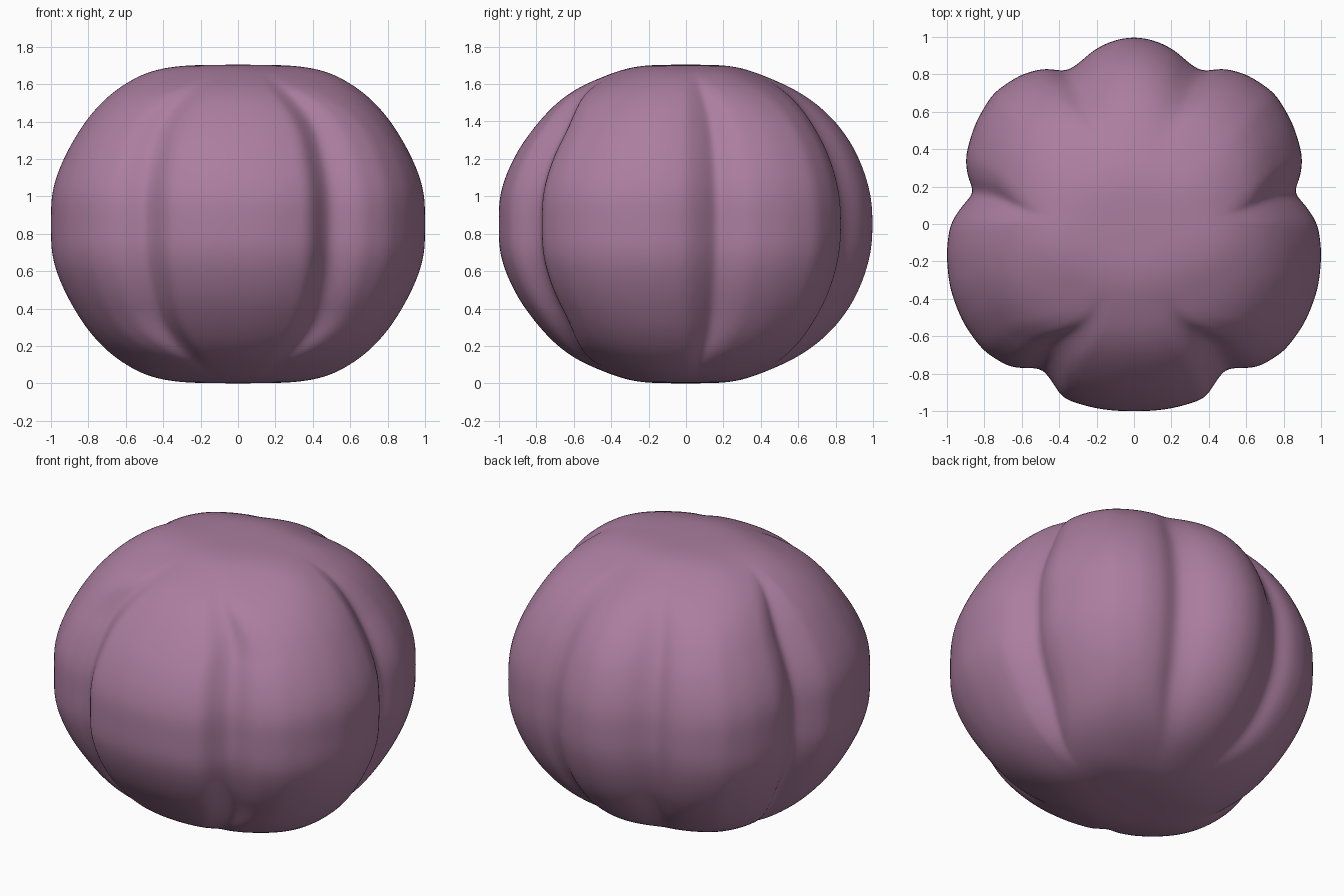
import bpy, bmesh, math

if "Cube" in bpy.data.objects:
    bpy.data.objects.remove(bpy.data.objects["Cube"])

# Right half of the lobed plan outline at the widest height, back to front
PLAN = [(0, 1), (.1, .985), (.2, .94), (.3, .855), (.365, .815), (.48, .832), (.6, .80), (.75, .70),
        (.85, .53), (.9, .35), (.885, .24), (.85, .17), (.93, .08), (.98, 0), (1, -.14), (.98, -.35),
        (.91, -.53), (.8, -.68), (.66, -.765), (.5, -.768), (.45, -.82), (.38, -.93), (.2, -.985), (0, -1)]
# Upper half profiles: relative radius, relative height; to the sides, the back and the front
SIDE = [(1, 0), (1, .16), (.96, .29), (.9, .415), (.805, .57), (.705, .685), (.6, .76),
        (.5, .81), (.4, .835), (.3, .847), (.15, .852), (0, .852)]
BACK = [(1, 0), (.996, .13), (.96, .27), (.9, .41), (.81, .54), (.71, .64), (.62, .703),
        (.55, .742), (.4, .805), (.3, .838), (.2, .85), (0, .852)]
FRONT = [(1, 0), (1, .14), (.96, .27), (.89, .41), (.785, .55), (.69, .65), (.6, .715),
         (.55, .742), (.4, .805), (.3, .838), (.2, .85), (0, .852)]
HALF, SEG, RINGS = .852, 360, 60


def interp(pts, x):
    """Piecewise interpolation of (x, value) pairs."""
    for (a, u), (b, v) in zip(pts, pts[1:]):
        if x <= b:
            return u + (v - u) * (x - a) / (b - a)
    return pts[-1][1]


def blur(vals, n):
    return [sum(vals[(i + k) % len(vals)] for k in range(-n, n + 1)) / (2 * n + 1) for i in range(len(vals))]


def radii(profile):
    """Smoothed outline of a profile, as (height, radius) pairs for the top half."""
    full = [(r, -h) for r, h in profile[:0:-1]] + profile
    full += [(-r, h) for r, h in profile[-2:-5:-1]]
    arc = [0]
    for p, q in zip(full, full[1:]):
        arc.append(arc[-1] + math.dist(p, q))
    s = [arc[-1] * i / 300 for i in range(301)]
    pts = [(interp([(a, p[0]) for a, p in zip(arc, full)], v),
            interp([(a, p[1]) for a, p in zip(arc, full)], v)) for v in s]
    for _ in range(40):
        pts[1:-1] = [tuple((a[k] + b[k] + c[k]) / 3 for k in (0, 1)) for a, b, c in zip(pts, pts[1:], pts[2:])]
    return [(h, r) for r, h in pts if h >= -.02 and r >= 0]


# Polar radius by angle from the back, mirrored left to right
polar = [(math.atan2(x, y), math.hypot(x, y)) for x, y in PLAN]
angles = [2 * math.pi * i / SEG for i in range(SEG)]
lobed = blur(blur([interp(polar, min(a, 2 * math.pi - a)) for a in angles], 2), 1)
plain = blur(blur(lobed, 16), 12)
table = list(zip(angles, lobed))


def groove_shift(a, fade):
    """Angle to sample, so the lobes narrow towards the top and bottom."""
    m = min(a, 2 * math.pi - a)
    if m < math.pi / 2:
        return m + .15 * fade * math.sin(4 * m)
    f = math.pi - m
    return math.pi - (f + .45 * fade * math.sin(2 * f))


# Ring heights and radii in the three directions
side, back, front = radii(SIDE), radii(BACK), radii(FRONT)
upper = []
for i in range(RINGS):
    h = HALF * math.sin(i / RINGS * math.pi / 2) * .9985
    upper.append((interp(side, h), interp(back, h), interp(front, h), h))
rows = [(a, b, c, -h) for a, b, c, h in upper[:0:-1]] + upper

# Lobed body: grooves run between the lobes and fade out on the flat top and bottom
bm = bmesh.new()
rings = []
for rx, rb, rf, h in rows:
    t = min(1, max(0, ((rx + rb) / 2 - .38) / .5))
    w = t * t * (3 - 2 * t)
    ring = []
    for a, p in zip(angles, plain):
        l = interp(table, groove_shift(a, 1 - w))
        d = w * l + (1 - w) * p
        ry = rb if math.cos(a) > 0 else rf
        ring.append(bm.verts.new((rx * d * math.sin(a), ry * d * math.cos(a), h + HALF)))
    rings.append(ring)
for lo, hi in zip(rings, rings[1:]):
    for i in range(SEG):
        j = (i + 1) % SEG
        bm.faces.new((lo[i], lo[j], hi[j], hi[i]))
for ring, z in ((rings[0], 0), (rings[-1], 2 * HALF)):
    c = bm.verts.new((0, 0, z))
    for i in range(SEG):
        bm.faces.new((ring[i], ring[(i + 1) % SEG], c))
bmesh.ops.recalc_face_normals(bm, faces=bm.faces)
for f in bm.faces:
    f.smooth = True
mesh = bpy.data.meshes.new("lobed_body")
bm.to_mesh(mesh)
bm.free()
body = bpy.data.objects.new("lobed_body", mesh)
bpy.context.collection.objects.link(body)

mat = bpy.data.materials.new("dusty mauve")
mat.diffuse_color = (.41, .21, .35, 1)
mat.use_nodes = True
mat.node_tree.nodes["Principled BSDF"].inputs["Base Color"].default_value = mat.diffuse_color
mesh.materials.append(mat)
